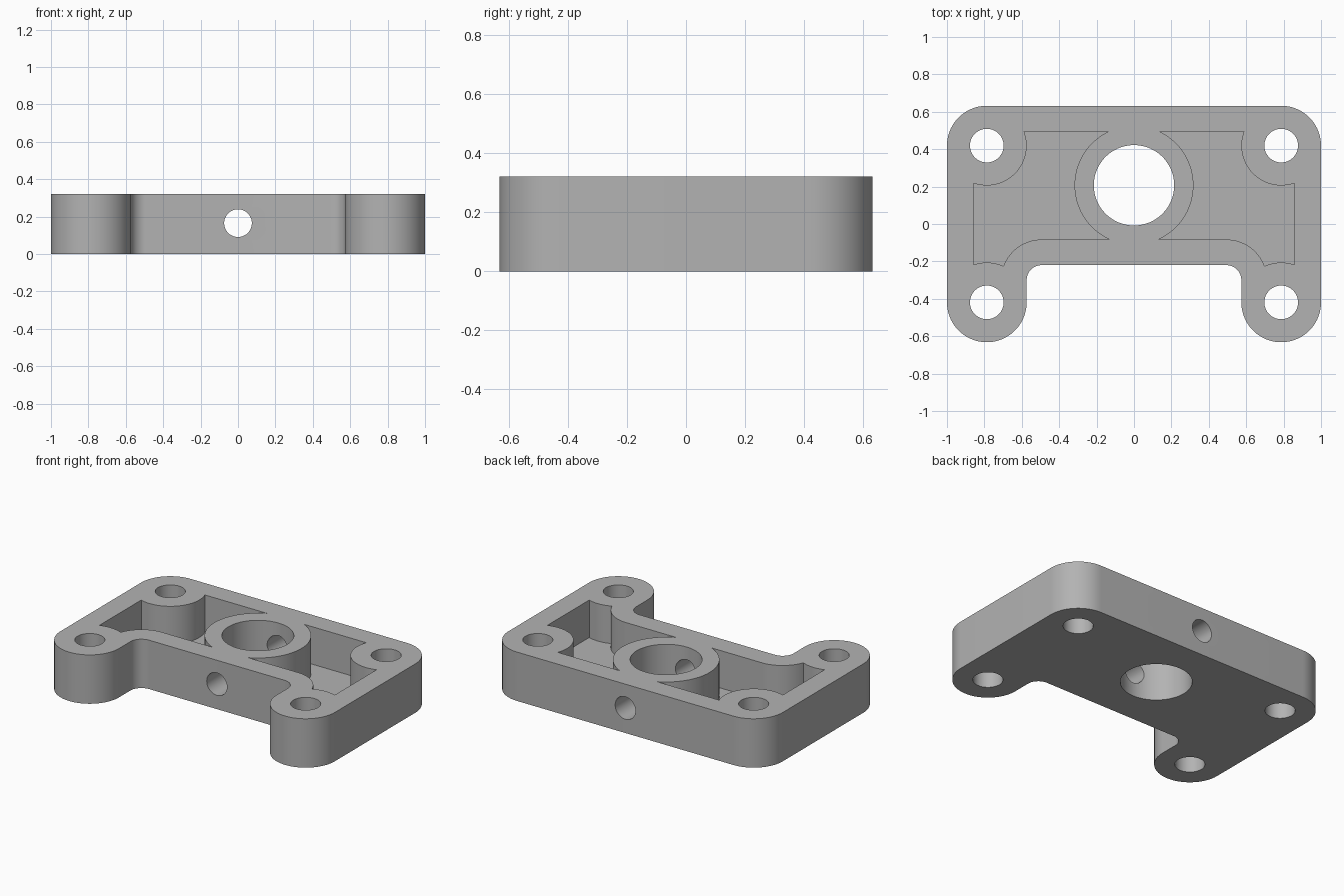
import bpy, bmesh
from math import sin, cos, radians, pi

old = bpy.data.objects.get("Cube")
if old:
    bpy.data.objects.remove(old, do_unlink=True)

HEIGHT, FLOOR = 0.322, 0.075
BOSS_X, BOSS_Y, BOSS_R, BOLT_R = 0.787, 0.419, 0.213, 0.09
BORE_Y, BORE_R, RING_R = 0.207, 0.215, 0.318
FILLET = (0.494, -0.3)

grey = bpy.data.materials.new("machined grey")
grey.use_nodes = True
colour = (0.45, 0.45, 0.45, 1)
grey.diffuse_color = colour
grey.node_tree.nodes["Principled BSDF"].inputs["Base Color"].default_value = colour


def arc(cx, cy, r, start, end, steps=20):
    angles = [radians(start + (end - start) * i / steps) for i in range(steps + 1)]
    return [(cx + r * cos(a), cy + r * sin(a)) for a in angles]


def mirror_x(points):
    return [(-x, y) for x, y in reversed(points)]


def prism(name, points, z0, z1):
    """Extrude a closed outline from z0 to z1."""
    bm = bmesh.new()
    face = bm.faces.new([bm.verts.new((x, y, z0)) for x, y in points])
    extruded = bmesh.ops.extrude_face_region(bm, geom=[face])["geom"]
    verts = [v for v in extruded if isinstance(v, bmesh.types.BMVert)]
    bmesh.ops.translate(bm, verts=verts, vec=(0, 0, z1 - z0))
    bmesh.ops.recalc_face_normals(bm, faces=bm.faces)
    mesh = bpy.data.meshes.new(name)
    bm.to_mesh(mesh)
    bm.free()
    mesh.materials.append(grey)
    obj = bpy.data.objects.new(name, mesh)
    bpy.context.collection.objects.link(obj)
    return obj


def drill(name, x, y, r):
    return prism(name, arc(x, y, r, 0, 354, 59), -0.1, HEIGHT + 0.1)


# Plate with two front feet and rounded corners
half = (arc(*FILLET, 0.08, 90, 0)[0:]
        + arc(BOSS_X, -BOSS_Y, BOSS_R, 180, 360, 40)
        + arc(BOSS_X, BOSS_Y, BOSS_R, 0, 90))
plate = prism("mounting_plate", half + mirror_x(half), 0, HEIGHT)

# Pockets bounded by the corner bosses, front wall and central ring
pocket = (arc(BOSS_X, -BOSS_Y, BOSS_R, 70.5, 114.7)
          + arc(*FILLET, 0.217, 20.2, 90)[1:]
          + arc(0, BORE_Y, RING_R, -65.8, 64.9, 40)
          + arc(BOSS_X, BOSS_Y, BOSS_R, -200.9, -70.5, 30))
cutters = [prism("pocket_cutter", outline, FLOOR, HEIGHT + 0.1)
           for outline in (pocket, mirror_x(pocket))]

# Bolt holes, central bore and cross hole
for x in (-BOSS_X, BOSS_X):
    for y in (-BOSS_Y, BOSS_Y):
        cutters.append(drill("bolt_hole_cutter", x, y, BOLT_R))
cutters.append(drill("bore_cutter", 0, BORE_Y, BORE_R))
cross = prism("cross_hole_cutter", arc(0, 0, 0.074, 0, 354, 59), -1, 1)
cross.rotation_euler.x = pi / 2
cross.location.z = 0.165
cutters.append(cross)

bpy.context.view_layer.update()
bpy.ops.object.select_all(action="DESELECT")
plate.select_set(True)
bpy.context.view_layer.objects.active = plate
for cutter in cutters:
    cutter.hide_render = True
    mod = plate.modifiers.new("cut", "BOOLEAN")
    mod.operation = "DIFFERENCE"
    mod.solver = "EXACT"
    mod.object = cutter
    bpy.ops.object.modifier_apply(modifier=mod.name)
for cutter in cutters:
    bpy.data.objects.remove(cutter, do_unlink=True)

bpy.ops.object.shade_smooth_by_angle(angle=radians(30))
